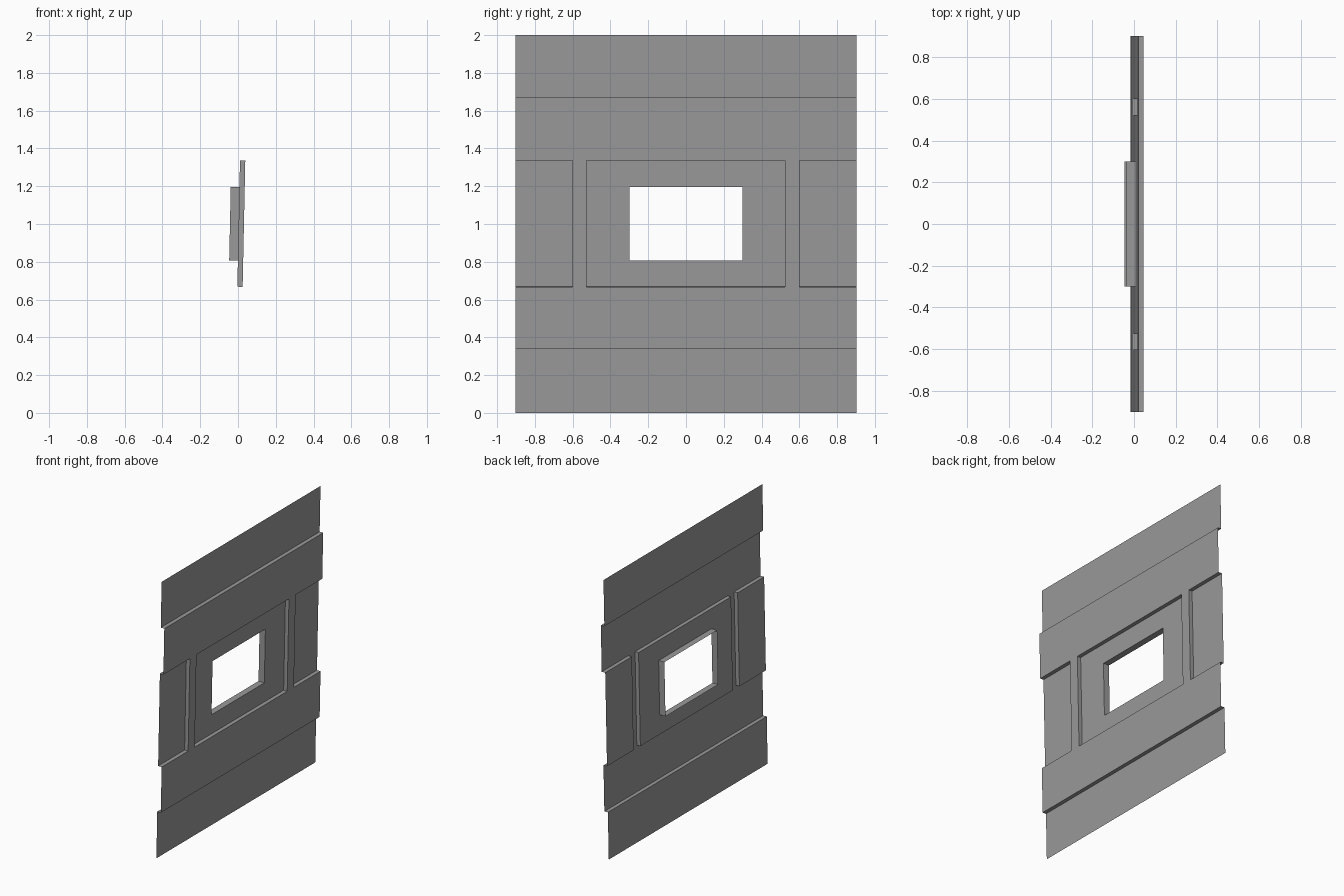
import bpy, bmesh

if "Cube" in bpy.data.objects:
    bpy.data.objects.remove(bpy.data.objects["Cube"])

SLOPE = 0.021            # slight backward lean of the whole sheet
X0 = -0.0175             # recessed surface at floor level
LOW, HIGH, LIP = 0.0, 0.028, -0.046

ys = [-0.903, -0.602, -0.527, -0.3, 0.3, 0.524, 0.6, 0.903]
zs = [0.0, 0.338, 0.668, 0.807, 1.195, 1.337, 1.669, 2.0]


def level(i, j):
    """Depth of a cell; the window cell lies at the end of its lip."""
    if j in (0, 6):
        return LOW                      # bottom and top strips
    if j in (1, 5) or i in (1, 5):
        return HIGH                     # raised bands and uprights
    if i == 3 and j == 3:
        return LIP                      # window opening
    return LOW                          # side panels and window surround


bm = bmesh.new()


def face(pts):
    bm.faces.new([bm.verts.new((X0 + SLOPE * z + d, y, z - SLOPE * d)) for d, y, z in pts])


n = len(ys) - 1
for i in range(n):
    for j in range(n):
        y0, y1, z0, z1 = ys[i], ys[i + 1], zs[j], zs[j + 1]
        d = level(i, j)
        # flat sheet, left open at the window
        if d != LIP:
            face([(d, y0, z0), (d, y1, z0), (d, y1, z1), (d, y0, z1)])
        # step walls towards the next column and the next row
        if i + 1 < n and level(i + 1, j) != d:
            e = level(i + 1, j)
            face([(d, y1, z0), (e, y1, z0), (e, y1, z1), (d, y1, z1)])
        if j + 1 < n and level(i, j + 1) != d:
            e = level(i, j + 1)
            face([(d, y0, z1), (d, y1, z1), (e, y1, z1), (e, y0, z1)])

bmesh.ops.remove_doubles(bm, verts=bm.verts, dist=0.0001)
bmesh.ops.recalc_face_normals(bm, faces=bm.faces)
if sum(f.normal.x * f.calc_area() for f in bm.faces) < 0:
    bmesh.ops.reverse_faces(bm, faces=bm.faces)

mesh = bpy.data.meshes.new("wall_panel")
bm.to_mesh(mesh)
bm.free()
panel = bpy.data.objects.new("wall_panel", mesh)
bpy.context.collection.objects.link(panel)

# dark grey finish
mat = bpy.data.materials.new("dark_grey")
mat.diffuse_color = (0.32, 0.32, 0.32, 1.0)
mat.use_nodes = True
mat.node_tree.nodes["Principled BSDF"].inputs["Base Color"].default_value = mat.diffuse_color
mesh.materials.append(mat)
